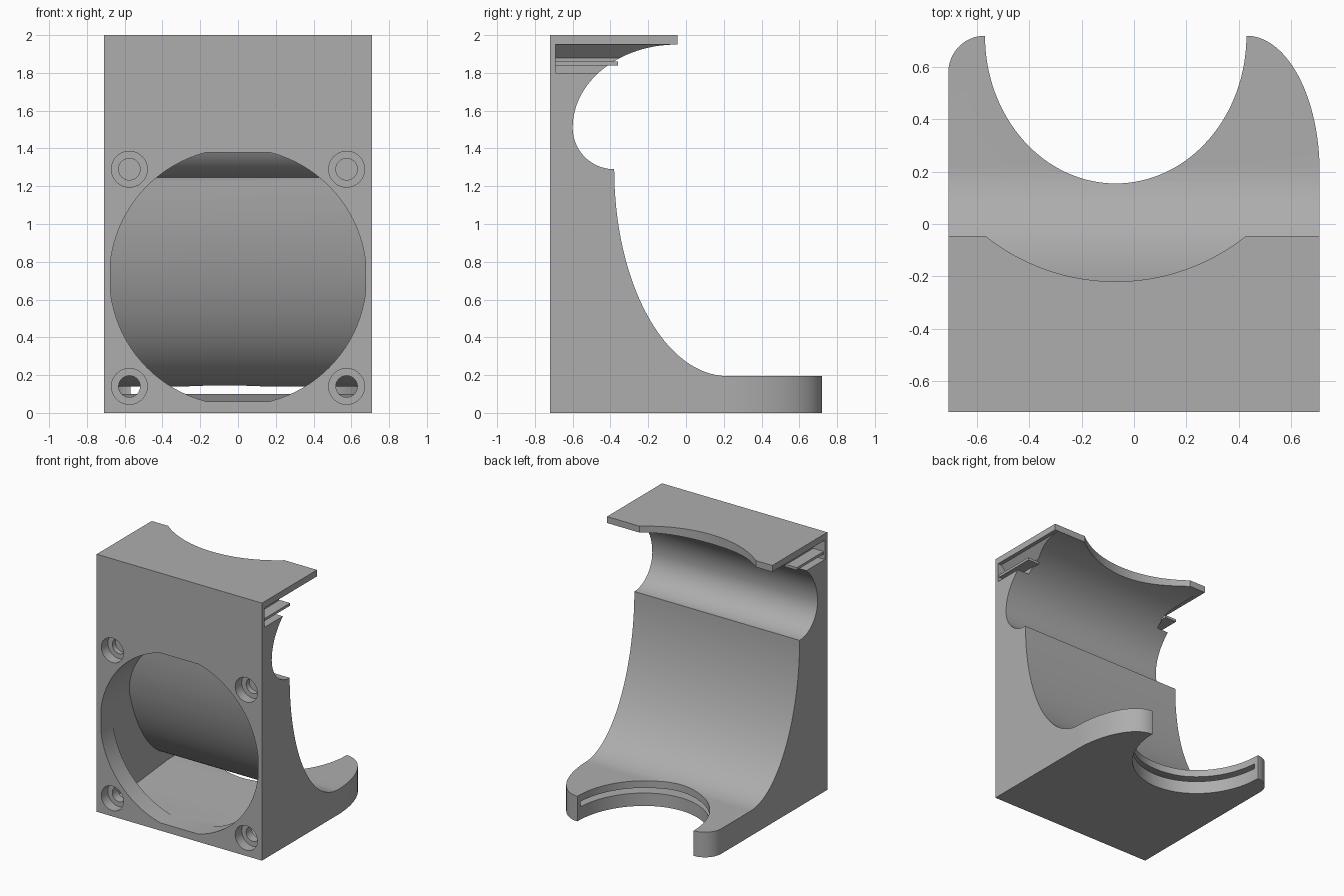
import bpy, bmesh, math
from mathutils import Vector

old = bpy.data.objects.get("Cube")
if old:
    bpy.data.objects.remove(old, do_unlink=True)

grey = bpy.data.materials.new("plain_grey")
grey.use_nodes = True
grey.diffuse_color = (0.42, 0.42, 0.42, 1)
grey.node_tree.nodes["Principled BSDF"].inputs["Base Color"].default_value = grey.diffuse_color


def prism(name, pts, axis, lo, hi):
    """Extrude a closed 2D outline along one axis."""
    place = {"x": lambda a, b, t: (t, a, b),
             "y": lambda a, b, t: (a, t, b),
             "z": lambda a, b, t: (a, b, t)}[axis]
    bm = bmesh.new()
    face = bm.faces.new([bm.verts.new(place(a, b, lo)) for a, b in pts])
    out = bmesh.ops.extrude_face_region(bm, geom=[face])
    moved = [v for v in out["geom"] if isinstance(v, bmesh.types.BMVert)]
    bmesh.ops.translate(bm, verts=moved, vec=Vector(place(0, 0, hi - lo)))
    bmesh.ops.recalc_face_normals(bm, faces=bm.faces[:])
    mesh = bpy.data.meshes.new(name)
    bm.to_mesh(mesh)
    bm.free()
    mesh.materials.append(grey)
    ob = bpy.data.objects.new(name, mesh)
    bpy.context.collection.objects.link(ob)
    return ob


def arc(cx, cy, rx, ry, start, end, n=32):
    """Points on an ellipse between two angles in degrees."""
    angles = [math.radians(start + (end - start) * i / n) for i in range(n + 1)]
    return [(cx + rx * math.cos(a), cy + ry * math.sin(a)) for a in angles]


def circle(cx, cy, r, n=64):
    return arc(cx, cy, r, r, 0, 360, n)[:-1]


def rect(a, b, c, d):
    return [(a, b), (c, b), (c, d), (a, d)]


def combine(target, tool, operation):
    """Apply a boolean and discard the tool."""
    mod = target.modifiers.new("bool", "BOOLEAN")
    mod.operation, mod.object, mod.solver = operation, tool, "EXACT"
    bpy.context.view_layer.objects.active = target
    bpy.ops.object.modifier_apply(modifier=mod.name)
    bpy.data.objects.remove(tool, do_unlink=True)


def plan(inset):
    """Footprint with two unequal rounded rear corners."""
    w, back = 0.71 - inset, 0.72 - inset
    return ([(-w, -0.9), (w, -0.9)]
            + arc(0.43, 0.2, w - 0.43, back - 0.2, 0, 90)
            + arc(-0.57, 0.58, w - 0.57, back - 0.58, 90, 180))


# Outer body: side profile trimmed to the footprint
profile = ([(-0.72, 0), (0.9, 0), (0.9, 0.195)]
           + arc(0.22, 1.29, 0.6, 1.095, 270, 180)
           + arc(-0.38, 1.51, 0.22, 0.22, 270, 180)
           + arc(-0.05, 1.51, 0.55, 0.44, 180, 90)[1:]
           + [(-0.045, 1.95), (-0.045, 2), (-0.72, 2)])
body = prism("duct_body", profile, "x", -0.8, 0.8)
combine(body, prism("footprint", plan(0), "z", -0.1, 2.1), "INTERSECT")

# Air channel: round at the fan opening, square at the lower half behind it
channel = prism("channel", circle(0, 0.72, 0.68, 96), "y", -0.85, 0.85)
combine(channel, prism("lower_box", rect(-0.679, 0.02, 0.679, 0.72), "y", -0.57, 0.84), "UNION")
inside = ([(-0.82, 0.06), (-0.3, 0.06), (0.1, 0.1), (0.82, 0.1), (0.82, 0.14)]
          + arc(0.22, 1.29, 0.65, 1.15, 270, 183)
          + arc(-0.38, 1.51, 0.27, 0.27, 259, 209, 16)
          + [(-0.82, 1.38)])
combine(channel, prism("inside_profile", inside, "x", -0.8, 0.8), "INTERSECT")
combine(channel, prism("inside_footprint", plan(0.035), "z", -0.1, 2.1), "INTERSECT")
combine(body, channel, "DIFFERENCE")

# Curved cuts in the rear tongue and the top lip
combine(body, prism("tongue_cut", arc(-0.07, 0.72, 0.5, 0.565, 180, 360, 64)
                    + [(0.43, 1), (-0.57, 1)], "z", -0.1, 0.6), "DIFFERENCE")
combine(body, prism("lip_cut", circle(-0.07, 0.58, 0.8, 128), "z", 1.9, 2.1), "DIFFERENCE")

# Counterbored screw holes in the four front corners
for x in (-0.575, 0.575):
    for z, depth in ((0.14, -0.5), (1.29, -0.6)):
        combine(body, prism("counterbore", circle(x, z, 0.095, 40), "y", -0.8, -0.64), "DIFFERENCE")
        combine(body, prism("screw_hole", circle(x, z, 0.057, 32), "y", -0.7, depth), "DIFFERENCE")

# Side pockets under the lip, each with a small shelf
for side, s in (("left", 1), ("right", -1)):
    pocket = [(s * x, z) for x, z in
              ((0.8, 1.8), (0.61, 1.8), (0.61, 1.88), (0.68, 1.95), (0.8, 1.95))]
    combine(body, prism("pocket", pocket, "y", -0.69, 0.1), "DIFFERENCE")
    shelf = [(s * x, z) for x, z in rect(0.6, 1.84, 0.7, 1.86)]
    prism(side + "_pocket_shelf", shelf, "y", -0.695, -0.36)

# Smooth curved walls, keep hard edges
bpy.ops.object.select_all(action="DESELECT")
body.select_set(True)
bpy.context.view_layer.objects.active = body
bpy.ops.object.shade_smooth_by_angle(angle=math.radians(25))
